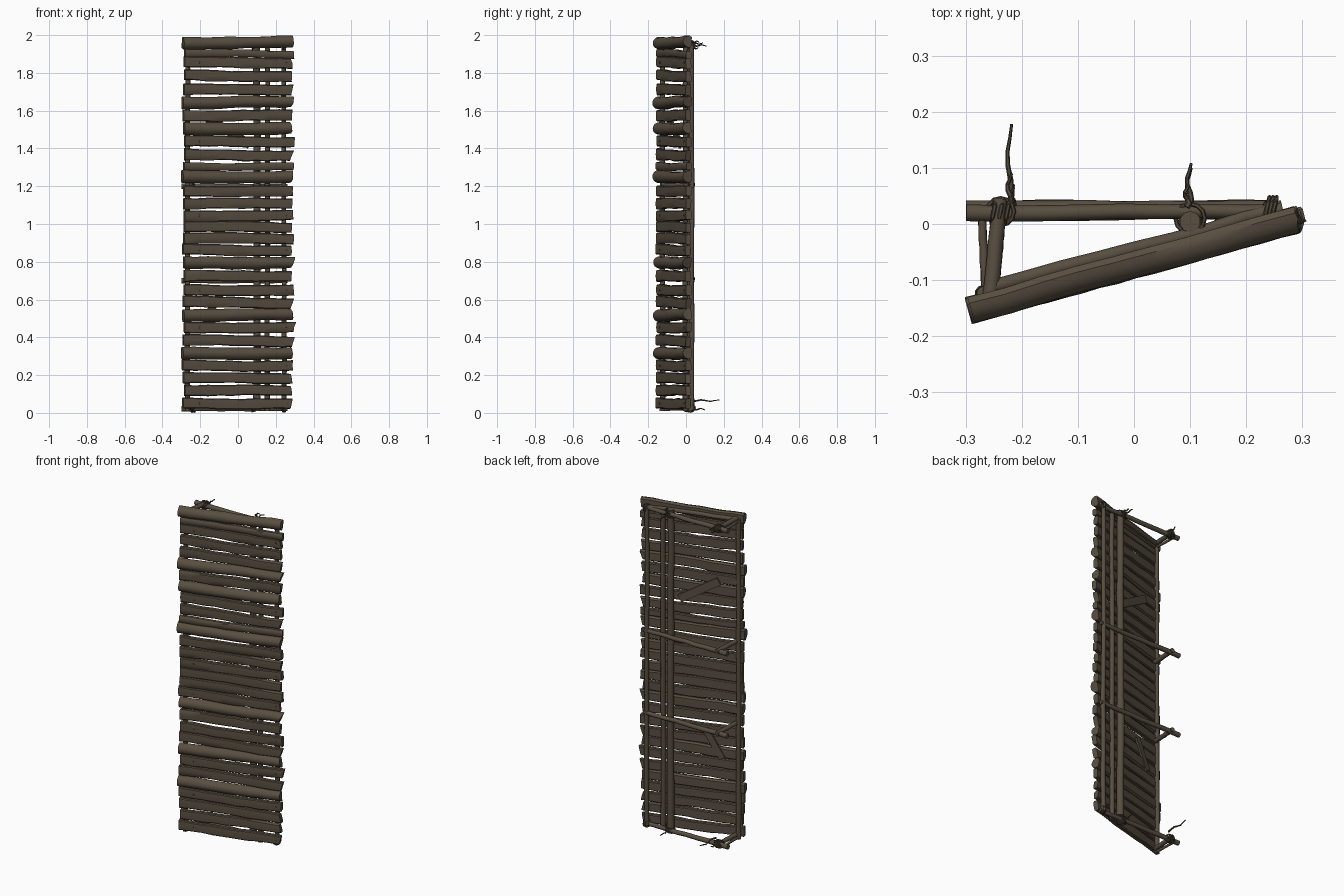
import bpy, bmesh, math, random
from mathutils import Vector as V

if "Cube" in bpy.data.objects:
    bpy.data.objects.remove(bpy.data.objects["Cube"])

random.seed(11)
R = random.uniform


def material(name, col):
    m = bpy.data.materials.new(name)
    m.diffuse_color = (*col, 1)
    m.use_nodes = True
    m.node_tree.nodes["Principled BSDF"].inputs["Base Color"].default_value = m.diffuse_color
    return m


WOOD = material("weathered brown wood", (0.098, 0.076, 0.052))
ROPE = material("old rope", (0.080, 0.062, 0.043))


def loft(name, rings, mat):
    """Skin a list of equal-length point rings and cap both ends."""
    bm = bmesh.new()
    vs = [[bm.verts.new(p) for p in r] for r in rings]
    n = len(rings[0])
    for a, b in zip(vs, vs[1:]):
        for i in range(n):
            bm.faces.new((a[i], a[(i + 1) % n], b[(i + 1) % n], b[i]))
    bm.faces.new(vs[0])
    bm.faces.new(vs[-1])
    bmesh.ops.recalc_face_normals(bm, faces=bm.faces)
    me = bpy.data.meshes.new(name)
    bm.to_mesh(me)
    bm.free()
    me.materials.append(mat)
    me.shade_smooth()
    me.set_sharp_from_angle(angle=math.radians(40))
    ob = bpy.data.objects.new(name, me)
    bpy.context.collection.objects.link(ob)
    return ob


def tube(name, pts, r0, r1, mat, sides=10):
    """Round tapered tube through the points."""
    pts = [V(p) for p in pts]
    rings = []
    for i, p in enumerate(pts):
        t = (pts[min(i + 1, len(pts) - 1)] - pts[max(i - 1, 0)]).normalized()
        ref = V((0, 0, 1)) if abs(t.z) < 0.8 else V((1, 0, 0))
        u = t.cross(ref).normalized()
        w = t.cross(u)
        r = r0 + (r1 - r0) * i / (len(pts) - 1)
        rings.append([p + r * (u * math.cos(a) + w * math.sin(a))
                      for a in (2 * math.pi * k / sides for k in range(sides))])
    return loft(name, rings, mat)


def pole(name, a, b, r0, r1=None, wob=0.003, n=8):
    """Slightly crooked stick."""
    a, b = V(a), V(b)
    pts = [a.lerp(b, i / n) for i in range(n + 1)]
    for p in pts[1:-1]:
        p += V((R(-wob, wob), R(-wob, wob), R(-wob, wob)))
    return tube(name, pts, r0, r1 or r0 * 0.9, WOOD)


# The slat wall runs diagonally: along = its direction, back = rear normal
ALONG = V((0.58, 0.1607, 0)).normalized()
BACK = V((-ALONG.y, ALONG.x, 0))
MID = V((0, -0.065, 0))
HALF = 0.301


def wall(s, off, z):
    return MID + ALONG * s + BACK * off + V((0, 0, z))


def profile(h, is_log):
    """Slat cross-section as (depth, height) pairs."""
    if is_log:
        arc = [(0.005 - 0.036 * math.cos(a), h * math.sin(a))
               for a in (math.radians(-90 + 18 * k) for k in range(11))]
        return arc + [(0.016, h * 0.75), (0.016, -h * 0.75)]
    f, b, c = -0.014, 0.014, 0.005
    return [(f + c, -h), (f, -h + c), (f - 0.002, 0), (f, h - c), (f + c, h),
            (b - c, h), (b, h - c), (b, -h + c), (b - c, -h)]


# Horizontal slats, some of them split logs
centres = [1.963, 1.902, 1.855, 1.785, 1.713, 1.645, 1.575, 1.505, 1.437, 1.365,
           1.305, 1.25, 1.175, 1.11, 1.045, 0.985, 0.925, 0.862, 0.795, 0.725,
           0.65, 0.585, 0.52, 0.452, 0.383, 0.315, 0.25, 0.185, 0.12, 0.05]
logs = {0, 5, 7, 11, 18, 22, 25}
for k, z in enumerate(centres):
    is_log = k in logs
    h = 0.034 if is_log else (0.021 if k in (1, 10) else 0.030)
    prof = profile(h, is_log)
    s0 = -HALF + R(-0.004, 0.008) - (0.004 if is_log else 0)
    s1 = HALF + R(-0.014, 0.006)
    tilt, skew, ph = R(-0.005, 0.005), R(-0.2, 0.35), R(0, 6)
    rings = []
    for i in range(10):
        t = i / 9
        top = 1 + R(-0.12, 0.06) - 0.10 * t
        bot = 1 + R(-0.10, 0.08) - 0.04 * t
        dz = tilt * (t - 0.5) * 2 + 0.0025 * math.sin(5 * t + ph)
        if k == 0:
            dz -= 0.002
        off = R(-0.002, 0.002)
        ring = []
        for d, y in prof:
            s = s0 + (s1 - s0) * t
            if i == 9:   # ragged right end
                s += skew * y + R(-0.003, 0.003)
            ring.append(wall(s, d + off, z + dz + y * (top if y > 0 else bot)))
        rings.append(ring)
    loft("log_slat" if is_log else "board_slat", rings, WOOD)

    # Nails near both ends of alternate slats
    if k % 3 == 2:
        for s in (-0.215, 0.265):
            tube("nail", [wall(s, -0.019, z), wall(s, -0.01, z)], 0.005, 0.005, ROPE, 6)

# Upright poles behind the slats
pole("left_upright", (-0.267, -0.124, 0.01), (-0.267, -0.124, 1.955), 0.015)
pole("main_upright", (0.10, 0.004, 0.01), (0.10, 0.004, 1.965), 0.021, 0.019)
pole("second_upright", (0.155, -0.002, 0.01), (0.155, -0.002, 1.95), 0.015)
pole("right_upright", (0.243, 0.030, 0.015), (0.243, 0.030, 1.95), 0.014)

# Rear rails with short struts tying them to the wall
for z in (1.945, 1.20, 0.70, 0.022):
    end = z in (1.945, 0.022)
    y = 0.020 if end else 0.027
    pole("rear_rail", (-0.299, y, z), (0.262, y + 0.003, z), 0.015, 0.012, 0.002)
    pole("strut", (-0.256, -0.128, z + 0.012), (-0.238, 0.045, z + 0.006), 0.014, 0.013, 0.001)
    if end:
        pole("thin_strut", (-0.264, -0.12, z - 0.004), (-0.272, 0.025, z - 0.002), 0.008, 0.007, 0.001)
pole("top_batten", wall(-0.26, 0.022, 1.955), wall(0.28, 0.018, 1.95), 0.013)

# Loose repair planks on the back
for (xa, za), (xb, zb), w in (((0.07, 1.42), (-0.16, 1.56), 0.023),
                              ((-0.08, 0.65), (-0.18, 0.485), 0.019)):
    a, b = wall(xa, 0.017, za), wall(xb, 0.017, zb)
    side = (b - a).normalized().cross(BACK) * w
    rings = [[p - side - BACK * 0.006, p + side - BACK * 0.006,
              p + side + BACK * 0.006, p - side + BACK * 0.006] for p in (a, b)]
    loft("repair_plank", rings, WOOD)


def lashing(c, r, axis, turns=2.5, length=0.03):
    """Rope wound round an upright ('z') or rail ('x')."""
    pts = []
    for i in range(int(turns * 12) + 1):
        a = 2 * math.pi * i / 12
        t = (i / (turns * 12) - 0.5) * length
        u, v = r * math.cos(a), r * math.sin(a)
        pts.append(V(c) + (V((u, v, t + 0.4 * u)) if axis == 'z' else V((t + 0.3 * u, u, v))))
    tube("rope_lashing", pts, 0.004, 0.004, ROPE, 6)


def tail(x, z, y_end):
    """Loose rope end sticking out behind."""
    pts = [(x + 0.004 * math.sin(i * 1.3), 0.03 + (y_end - 0.03) * i / 6,
            z + 0.004 * math.sin(i * 1.7 + x * 9)) for i in range(7)]
    tube("rope_tail", pts, 0.006, 0.0025, ROPE, 6)


for z in (1.945, 0.026):
    lashing((0.10, 0.010, z), 0.026, 'z')
    lashing((-0.238, 0.022, z), 0.022, 'x')
    lashing((-0.238, 0.022, z), 0.024, 'z', 1.5, 0.02)
    lashing((0.243, 0.027, z), 0.021, 'x', 2.5, 0.016)
tail(0.098, 1.945, 0.108)
tail(0.094, 1.965, 0.07)
tail(-0.222, 1.955, 0.09)
tail(-0.218, 1.93, 0.065)
tail(-0.222, 0.065, 0.178)
tail(0.098, 0.02, 0.10)
tail(-0.218, 0.02, 0.07)
